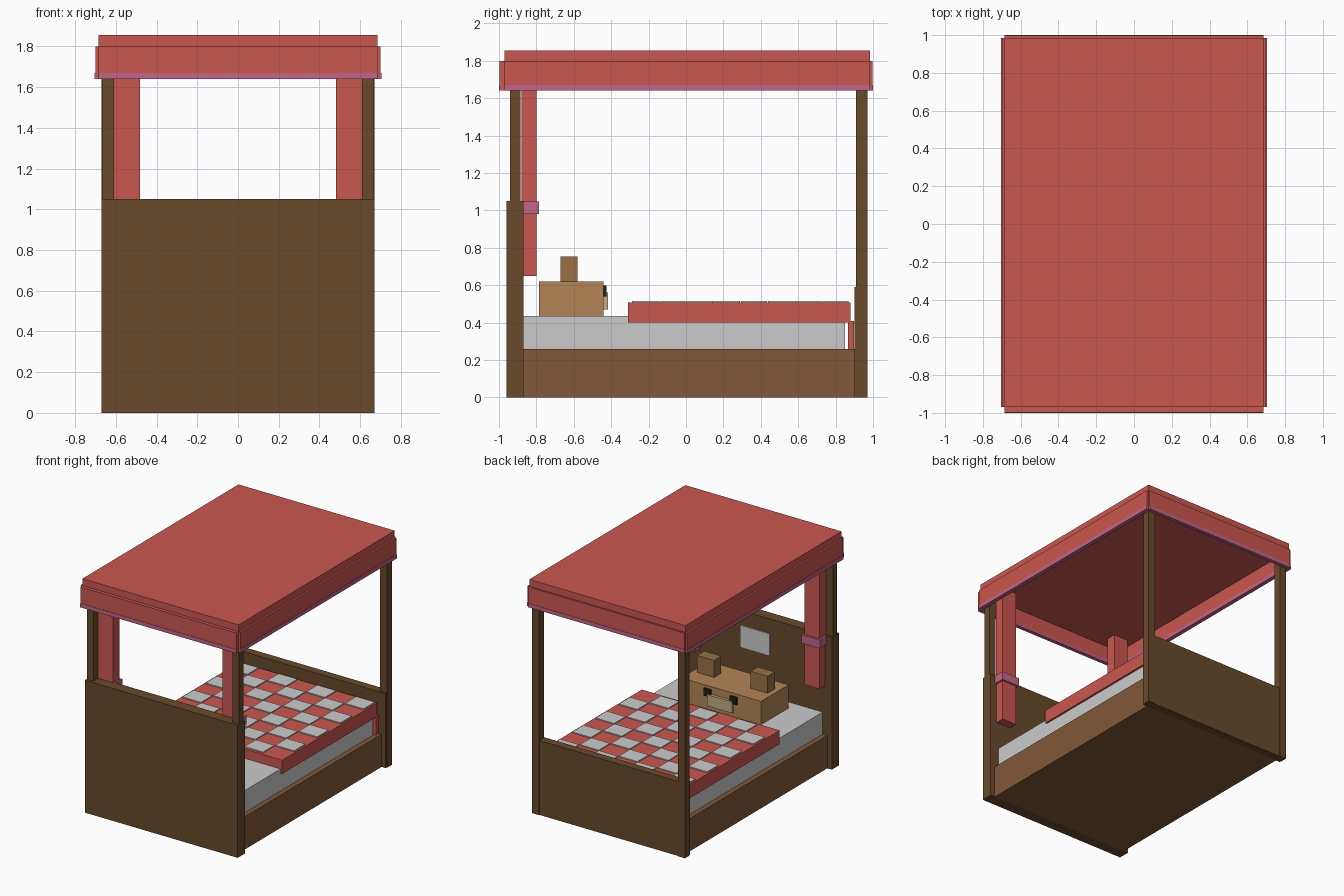
import bpy

if "Cube" in bpy.data.objects:
    bpy.data.objects.remove(bpy.data.objects["Cube"])

def material(name, rgb):
    m = bpy.data.materials.new(name)
    m.diffuse_color = (*rgb, 1)
    m.use_nodes = True
    m.node_tree.nodes["Principled BSDF"].inputs["Base Color"].default_value = m.diffuse_color
    return m

DARK = material("dark_wood", (0.138, 0.067, 0.024))
WOOD = material("frame_wood", (0.22, 0.098, 0.041))
RED = material("red_cloth", (0.60, 0.095, 0.08))
PINK = material("pink_trim", (0.55, 0.13, 0.25))
FUR = material("plush", (0.45, 0.235, 0.095))
EAR = material("plush_ear", (0.32, 0.16, 0.06))
TAN = material("muzzle_tan", (0.55, 0.42, 0.24))
BLACK = material("eye_black", (0.015, 0.013, 0.012))

def box(name, x, y, z, mat=None):
    """Box from (min, max) ranges on each axis."""
    bpy.ops.mesh.primitive_cube_add(size=1, location=[(a + b) / 2 for a, b in (x, y, z)])
    ob = bpy.context.object
    ob.name = name
    ob.scale = [b - a for a, b in (x, y, z)]
    bpy.ops.object.transform_apply(location=False, rotation=False, scale=True)
    if mat:
        ob.data.materials.append(mat)
    return ob

def pair(name, x, y, z, mat=None):
    """Two boxes mirrored across x = 0."""
    box(name + "_right", x, y, z, mat)
    box(name + "_left", (-x[1], -x[0]), y, z, mat)

# Bedstead
box("headboard", (-0.67, 0.67), (-0.96, -0.87), (0, 1.05), DARK)
box("footboard", (-0.665, 0.665), (0.90, 0.965), (0, 0.59), DARK)
box("base_frame", (-0.63, 0.63), (-0.87, 0.90), (0, 0.26), WOOD)
pair("head_post", (0.61, 0.668), (-0.94, -0.885), (0.02, 1.78), DARK)
pair("foot_post", (0.61, 0.67), (0.91, 0.97), (0, 1.78), DARK)
box("headboard_panel", (-0.13, 0.13), (-0.875, -0.86), (0.76, 0.935))

# Bedding
box("mattress", (-0.59, 0.59), (-0.87, 0.85), (0.26, 0.435))
box("blanket", (-0.605, 0.605), (-0.31, 0.88), (0.40, 0.508), RED)
box("blanket_flap", (-0.605, 0.605), (0.865, 0.897), (0.26, 0.41), RED)

# Checkered patches on the blanket
cols, rows = 7, 8
px, py = 1.19 / cols, 1.162 / rows
for i in range(cols):
    for j in range(rows):
        if (i + j) % 2:
            x, y = -0.595 + i * px, -0.29 + j * py
            box("blanket_patch", (x + 0.003, x + px - 0.003),
                (y + 0.002, y + py - 0.002), (0.50, 0.516))

# Canopy: slab, hanging valances, pink trim
box("canopy_top", (-0.685, 0.685), (-0.97, 0.985), (1.78, 1.855), RED)
pair("side_valance", (0.67, 0.70), (-0.97, 0.985), (1.65, 1.80), RED)
pair("side_trim", (0.67, 0.704), (-0.97, 0.985), (1.64, 1.67), PINK)
for name, y0, y1, out in (("front", -0.997, -0.97, -0.003), ("back", 0.97, 0.997, 0.003)):
    box(name + "_valance", (-0.685, 0.685), (y0, y1), (1.65, 1.80), RED)
    box(name + "_trim", (-0.685, 0.685), (min(y0, y0 + out), max(y1, y1 + out)), (1.64, 1.67), PINK)

# Tied curtains beside the head posts
pair("curtain", (0.48, 0.61), (-0.88, -0.80), (0.65, 1.78), RED)
pair("curtain_tie", (0.465, 0.625), (-0.895, -0.785), (0.98, 1.048), PINK)

# Plush pillow with ears, eyes and muzzle
box("plush_pillow", (-0.35, 0.35), (-0.785, -0.44), (0.435, 0.62), FUR)
pair("pillow_ear", (0.16, 0.31), (-0.67, -0.58), (0.61, 0.755), EAR)
pair("pillow_eye", (0.085, 0.145), (-0.45, -0.425), (0.54, 0.598), BLACK)
box("pillow_muzzle", (-0.11, 0.11), (-0.45, -0.418), (0.47, 0.56), TAN)
